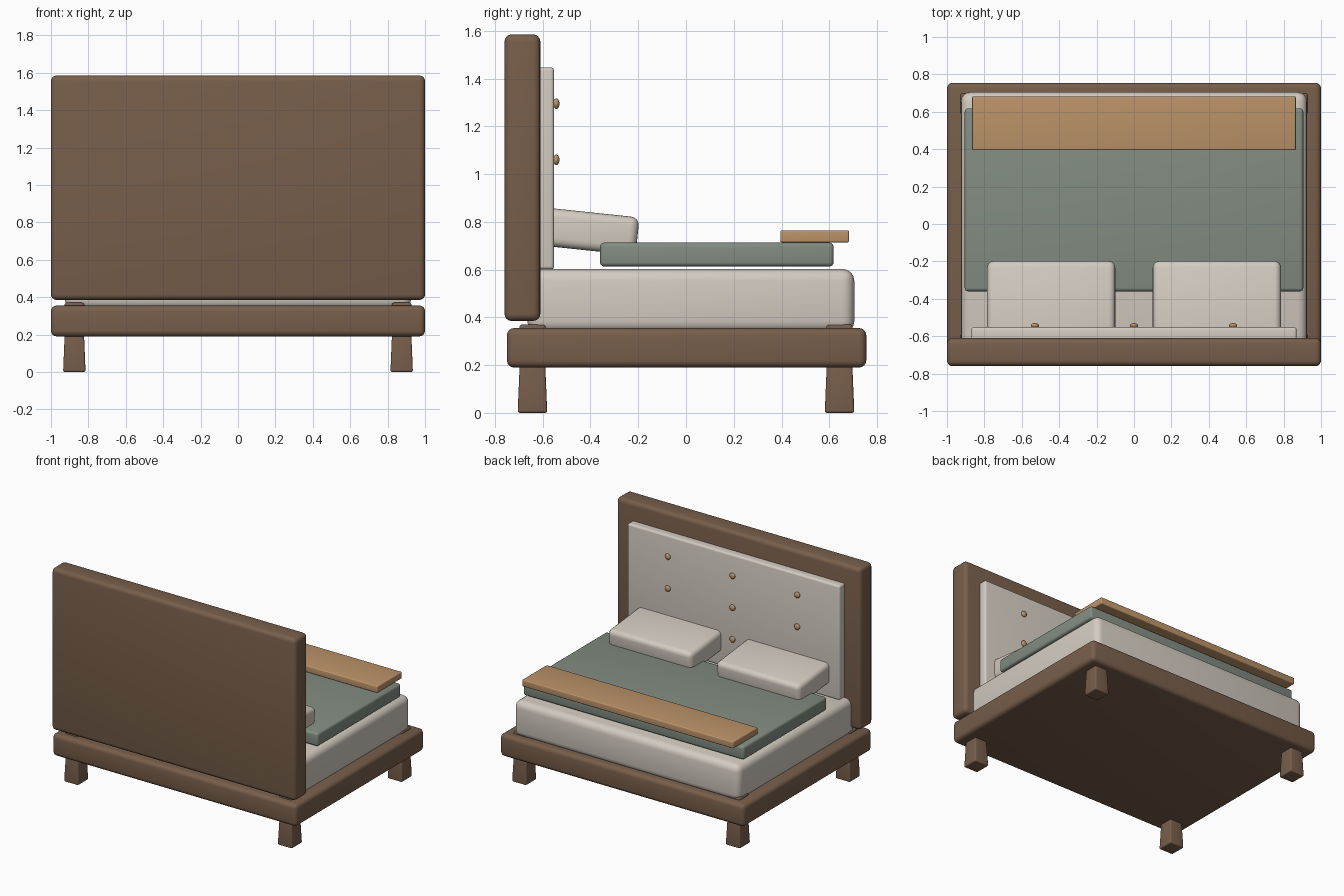
import bpy
import math

cube = bpy.data.objects.get("Cube")
if cube:
    bpy.data.objects.remove(cube, do_unlink=True)


def material(name, rgb):
    mat = bpy.data.materials.new(name)
    mat.use_nodes = True
    mat.diffuse_color = (*rgb, 1)
    mat.node_tree.nodes["Principled BSDF"].inputs["Base Color"].default_value = (*rgb, 1)
    return mat


wood = material("walnut wood", (0.185, 0.112, 0.07))
linen = material("cream linen", (0.65, 0.60, 0.53))
sage = material("sage fabric", (0.225, 0.265, 0.222))
tan = material("tan fabric", (0.50, 0.29, 0.14))


def finish(obj, name, mat):
    obj.name = name
    obj.data.materials.append(mat)
    bpy.ops.object.shade_smooth_by_angle(angle=math.radians(40))


def box(name, xs, ys, zs, bevel, mat, tilt=0, taper=1):
    """Rounded box spanning the given ranges; taper scales its top."""
    spans = (xs, ys, zs)
    bpy.ops.mesh.primitive_cube_add(size=1, location=[(a + b) / 2 for a, b in spans])
    obj = bpy.context.object
    size = [b - a for a, b in spans]
    for v in obj.data.vertices:
        k = taper if v.co.z > 0 else 1
        v.co = (v.co.x * size[0] * k, v.co.y * size[1] * k, v.co.z * size[2])
    obj.rotation_euler.x = tilt
    mod = obj.modifiers.new("Rounded edges", "BEVEL")
    mod.width = bevel
    mod.segments = 4
    bpy.ops.object.modifier_apply(modifier=mod.name)
    finish(obj, name, mat)
    return obj


# Bed base and headboard
box("bed_frame", (-1, 1), (-0.75, 0.755), (0.19, 0.355), 0.03, wood)
box("headboard", (-1, 1), (-0.76, -0.61), (0.385, 1.585), 0.03, wood)
box("headboard_panel", (-0.87, 0.87), (-0.63, -0.552), (0.60, 1.447), 0.015, linen)

# Tapered legs, with their tops showing above the frame
for sx, side in ((1, "left"), (-1, "right")):
    for sy, end in ((-1, "front"), (1, "back")):
        x, y = sx * 0.875, sy * 0.643
        box(f"{end}_{side}_leg", (x - 0.06, x + 0.06), (y - 0.062, y + 0.062),
            (0, 0.22), 0.01, wood, taper=0.85)
        box(f"{end}_{side}_leg_top", (x - 0.053, x + 0.053), (y - 0.055, y + 0.055),
            (0.3, 0.37), 0.012, wood)

# Bedding
box("mattress", (-0.925, 0.925), (-0.665, 0.705), (0.335, 0.603), 0.05, linen)
box("blanket", (-0.905, 0.905), (-0.36, 0.618), (0.613, 0.713), 0.018, sage)
box("throw", (-0.865, 0.865), (0.395, 0.683), (0.714, 0.764), 0.007, tan)

# Pillows leaning back against the headboard
for sx, side in ((1, "left"), (-1, "right")):
    x = sx * 0.443
    box(f"{side}_pillow", (x - 0.343, x + 0.343), (-0.608, -0.202), (0.68, 0.84),
        0.035, linen, tilt=math.radians(-6))

# Three rows of tufting buttons
for row, z in enumerate((0.825, 1.06, 1.295)):
    for col, x in enumerate((-0.53, 0, 0.53)):
        bpy.ops.mesh.primitive_uv_sphere_add(segments=20, ring_count=12, radius=0.022,
                                             location=(x, -0.543, z))
        button = bpy.context.object
        for v in button.data.vertices:
            v.co.y *= 0.6
        finish(button, f"button_{row + 1}_{col + 1}", tan)
